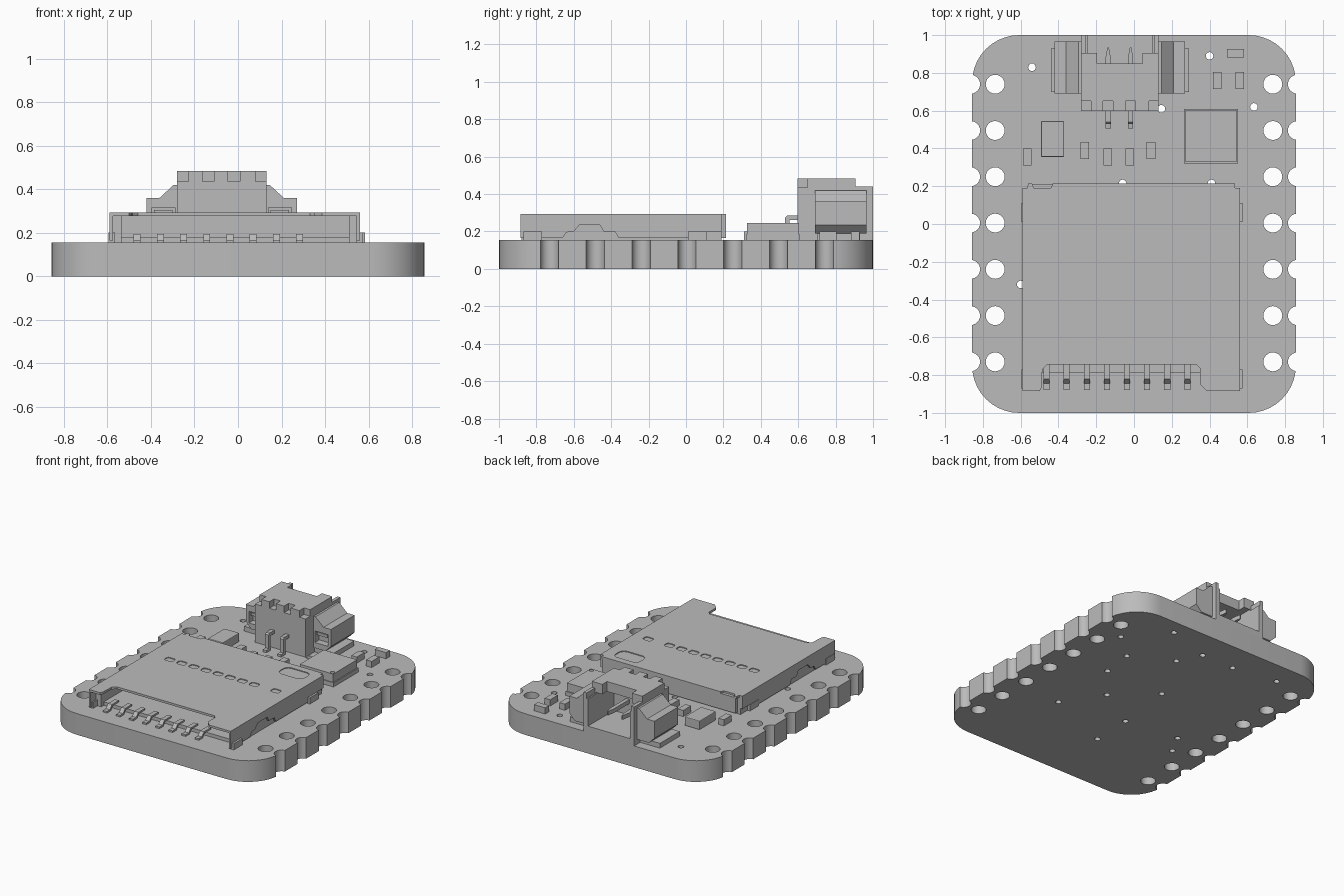
import bpy, bmesh, math
from mathutils import Vector

old = bpy.data.objects.get("Cube")
if old:
    bpy.data.objects.remove(old, do_unlink=True)

grey = bpy.data.materials.new("plain_grey")
grey.use_nodes = True
grey.diffuse_color = (0.5, 0.5, 0.5, 1)
grey.node_tree.nodes["Principled BSDF"].inputs["Base Color"].default_value = (0.5, 0.5, 0.5, 1)

TOP = 0.155  # board surface height


def finish(name, bm):
    bmesh.ops.recalc_face_normals(bm, faces=bm.faces)
    mesh = bpy.data.meshes.new(name)
    bm.to_mesh(mesh)
    bm.free()
    mesh.materials.append(grey)
    obj = bpy.data.objects.new(name, mesh)
    bpy.context.collection.objects.link(obj)
    return obj


def add_prism(bm, points, lo, hi, axis="z"):
    """Extrude a 2D outline along an axis into an open bmesh."""
    place = {"x": lambda a, b, c: (c, a, b),
             "y": lambda a, b, c: (a, c, b),
             "z": lambda a, b, c: (a, b, c)}[axis]
    face = bm.faces.new([bm.verts.new(place(a, b, lo)) for a, b in points])
    new = bmesh.ops.extrude_face_region(bm, geom=[face])["geom"]
    shift = Vector(place(0, 0, hi - lo))
    bmesh.ops.translate(bm, vec=shift, verts=[v for v in new if isinstance(v, bmesh.types.BMVert)])


def prism(name, points, lo, hi, axis="z"):
    bm = bmesh.new()
    add_prism(bm, points, lo, hi, axis)
    return finish(name, bm)


def rect(x0, x1, y0, y1):
    return [(x0, y0), (x1, y0), (x1, y1), (x0, y1)]


def rounded(x0, x1, y0, y1, r, n=10):
    pts = []
    for q, (cx, cy) in enumerate([(x1 - r, y1 - r), (x0 + r, y1 - r), (x0 + r, y0 + r), (x1 - r, y0 + r)]):
        for i in range(n + 1):
            a = (q + i / n) * math.pi / 2
            pts.append((cx + r * math.cos(a), cy + r * math.sin(a)))
    return pts


def circle(x, y, r, n=24):
    return [(x + r * math.cos(2 * math.pi * i / n), y + r * math.sin(2 * math.pi * i / n)) for i in range(n)]


def box(name, x0, x1, y0, y1, z0, z1, bevel=0):
    obj = prism(name, rect(x0, x1, y0, y1), z0, z1)
    if bevel:
        mod = obj.modifiers.new("edge", "BEVEL")
        mod.width, mod.segments = bevel, 2
    return obj


def cut(obj, shapes):
    """Subtract a list of (outline, low, high) prisms."""
    bm = bmesh.new()
    for outline, lo, hi in shapes:
        add_prism(bm, outline, lo, hi)
    cutter = finish(obj.name + "_cutter", bm)
    cutter.hide_render = True
    mod = obj.modifiers.new("cut", "BOOLEAN")
    mod.object, mod.solver = cutter, "EXACT"
    bpy.context.view_layer.objects.active = obj
    bpy.ops.object.modifier_apply(modifier=mod.name)
    bpy.data.objects.remove(cutter, do_unlink=True)


def smooth(obj):
    bpy.ops.object.select_all(action="DESELECT")
    obj.select_set(True)
    bpy.context.view_layer.objects.active = obj
    bpy.ops.object.shade_smooth_by_angle(angle=math.radians(30))


# Circuit board with pin holes, edge notches and vias
board = prism("circuit_board", rounded(-0.857, 0.857, -1, 1, 0.25), 0, TOP)
holes = []
for side in (-1, 1):
    for i in range(7):
        y = 0.74 - 0.245 * i
        holes.append((circle(side * 0.735, y, 0.05), -0.1, 0.3))
        holes.append((circle(side * 0.865, y, 0.05), -0.1, 0.3))
vias = [(-0.54, 0.83), (0.4, 0.89), (0.635, 0.62), (0.145, 0.61), (-0.6, -0.32), (0.44, 0.45), (0.06, 0.78),
        (0.41, 0.215), (-0.2, 0.78), (0.21, -0.03), (-0.06, 0.215), (0.395, -0.31), (-0.11, -0.22),
        (-0.12, -0.52), (-0.52, -0.17)]
holes += [(circle(x, y, 0.02, 16), -0.1, 0.3) for x, y in vias]
cut(board, holes)
smooth(board)

# Card socket: metal top plate with front cut-out and small windows
plate = prism("socket_top", [
    (-0.59, -0.885), (-0.5, -0.885), (-0.49, -0.865), (-0.485, -0.77), (-0.46, -0.745), (0.33, -0.745),
    (0.35, -0.765), (0.35, -0.85), (0.385, -0.885), (0.56, -0.885), (0.56, 0.19), (0.535, 0.19), (0.535, 0.215),
    (-0.43, 0.215), (-0.44, 0.19), (-0.53, 0.19), (-0.54, 0.215), (-0.56, 0.215), (-0.565, 0.19),
    (-0.59, 0.19)], 0.277, 0.293)
windows = [(rounded(x - 0.033, x + 0.033, -0.215, -0.165, 0.015, 3), 0.287, 0.35)
           for x in [-0.42 + 0.098 * i for i in range(8)] + [0.44]]
windows.append((rounded(0.28, 0.48, 0.05, 0.165, 0.04, 5), 0.287, 0.35))
cut(plate, windows)

# Socket side walls, back wall and plastic base
wall = [(-0.885, 0.165), (-0.66, 0.165), (-0.64, 0.195), (-0.6, 0.2), (-0.57, 0.235), (-0.46, 0.235),
        (-0.44, 0.2), (-0.38, 0.2), (-0.36, 0.165), (0.02, 0.165), (0.05, 0.2), (0.19, 0.2),
        (0.19, 0.28), (-0.885, 0.28)]
for name, x in (("right", -0.59), ("left", 0.545)):
    prism("socket_wall_" + name, wall, x, x + 0.015, "x")
box("socket_back", -0.55, 0.53, 0.19, 0.213, 0.165, 0.28)
box("socket_base", -0.57, 0.54, -0.79, 0.19, TOP, 0.18)
box("socket_rail_right", -0.575, -0.535, -0.82, 0.19, TOP, 0.278)
box("socket_rail_left", 0.51, 0.545, -0.82, 0.19, TOP, 0.278)
for i, (x, y) in enumerate([(-0.59, -0.83), (0.55, -0.83), (0.55, 0.05), (-0.59, 0.05)]):
    box(f"socket_tab_{i + 1}", x - 0.005, x + 0.025, y - 0.04, y + 0.06, TOP, 0.2)

# Eight bent contact tails
tail = [(-0.88, TOP), (-0.88, 0.167), (-0.845, 0.167), (-0.82, 0.195), (-0.74, 0.195), (-0.74, 0.183),
        (-0.812, 0.183), (-0.835, TOP)]
for i in range(8):
    x = -0.463 + 0.1065 * i
    prism(f"contact_tail_{i + 1}", tail, x - 0.016, x + 0.016, "x")

# Cable connector housing: stepped, hollow and open at the back
MID = -0.075
housing = prism("connector_housing", [(0.597, TOP), (1, TOP), (1, 0.44), (0.905, 0.44), (0.905, 0.483),
                                      (0.597, 0.483)], -0.28, 0.13, "x")
cut(housing, [(rect(-0.245, 0.095, 0.7, 1.1), 0.2, 0.41)])
cut(housing, [(rect(-0.195, 0.045, 0.85, 1.1), 0.35, 0.6)])
cut(housing, [(rect(-0.255, 0.105, 0.905, 1.1), 0.40, 0.6)])
cut(housing, [(rect(x - 0.027, x + 0.027, 0.5, 0.65), 0.435, 0.6) for x in (-0.255, -0.137, -0.018, 0.107)])

# Connector wings, clips, pins and solder tails
wing = [(0.2, 0.42), (0.22, 0.42), (0.285, 0.36), (0.345, 0.36), (0.345, 0.235), (0.3, 0.19), (0.2, 0.19)]
for name, s in (("right", -1), ("left", 1)):
    side = prism("connector_wing_" + name, [(MID + s * a, b) for a, b in wing], 0.69, 0.965, "y")
    x0, x1 = sorted((MID + s * 0.215, MID + s * 0.32))
    cut(side, [(rect(x0, x1, 0.6, 0.74), 0.23, 0.315)])
    x0, x1 = sorted((MID + s * 0.2, MID + s * 0.365))
    box("connector_pad_" + name, x0, x1, 0.7, 0.93, TOP, 0.19)
    x0, x1 = sorted((MID + s * 0.225, MID + s * 0.31))
    box("connector_clip_" + name, x0, x1, 0.7, 0.745, 0.285, 0.305)

lead = [(0.505, TOP), (0.505, 0.172), (0.53, 0.175), (0.53, 0.275), (0.54, 0.285), (0.62, 0.285), (0.62, 0.262),
        (0.553, 0.262), (0.553, TOP)]
pin = [(-0.014, 0.69), (0.014, 0.69), (0.014, 0.88), (0.004, 0.935), (-0.004, 0.935), (-0.014, 0.88)]
for i, x in enumerate((-0.137, -0.018)):
    prism(f"connector_lead_{i + 1}", lead, x - 0.014, x + 0.014, "x")
    prism(f"connector_pin_{i + 1}", [(x + a, b) for a, b in pin], 0.285, 0.315)

# Main chip with a marker dimple on its lid
box("chip_base", 0.265, 0.55, 0.32, 0.61, TOP, 0.185)
chip = box("chip_body", 0.272, 0.543, 0.327, 0.603, 0.185, 0.245)
cut(chip, [(circle(0.523, 0.347, 0.015, 16), 0.24, 0.3)])

# Small surface parts: centre, width and depth
box("crystal", -0.492, -0.37, 0.355, 0.545, TOP, 0.22, 0.005)
small = [(-0.565, 0.355, 0.045, 0.09), (-0.26, 0.39, 0.045, 0.09), (-0.14, 0.355, 0.045, 0.09),
         (-0.023, 0.355, 0.045, 0.09), (0.09, 0.39, 0.045, 0.09), (0.537, 0.905, 0.09, 0.045),
         (0.44, 0.76, 0.045, 0.09), (0.56, 0.76, 0.045, 0.09)]
for i, (x, y, w, d) in enumerate(small):
    box(f"small_part_{i + 1}", x - w / 2, x + w / 2, y - d / 2, y + d / 2, TOP, 0.2)
